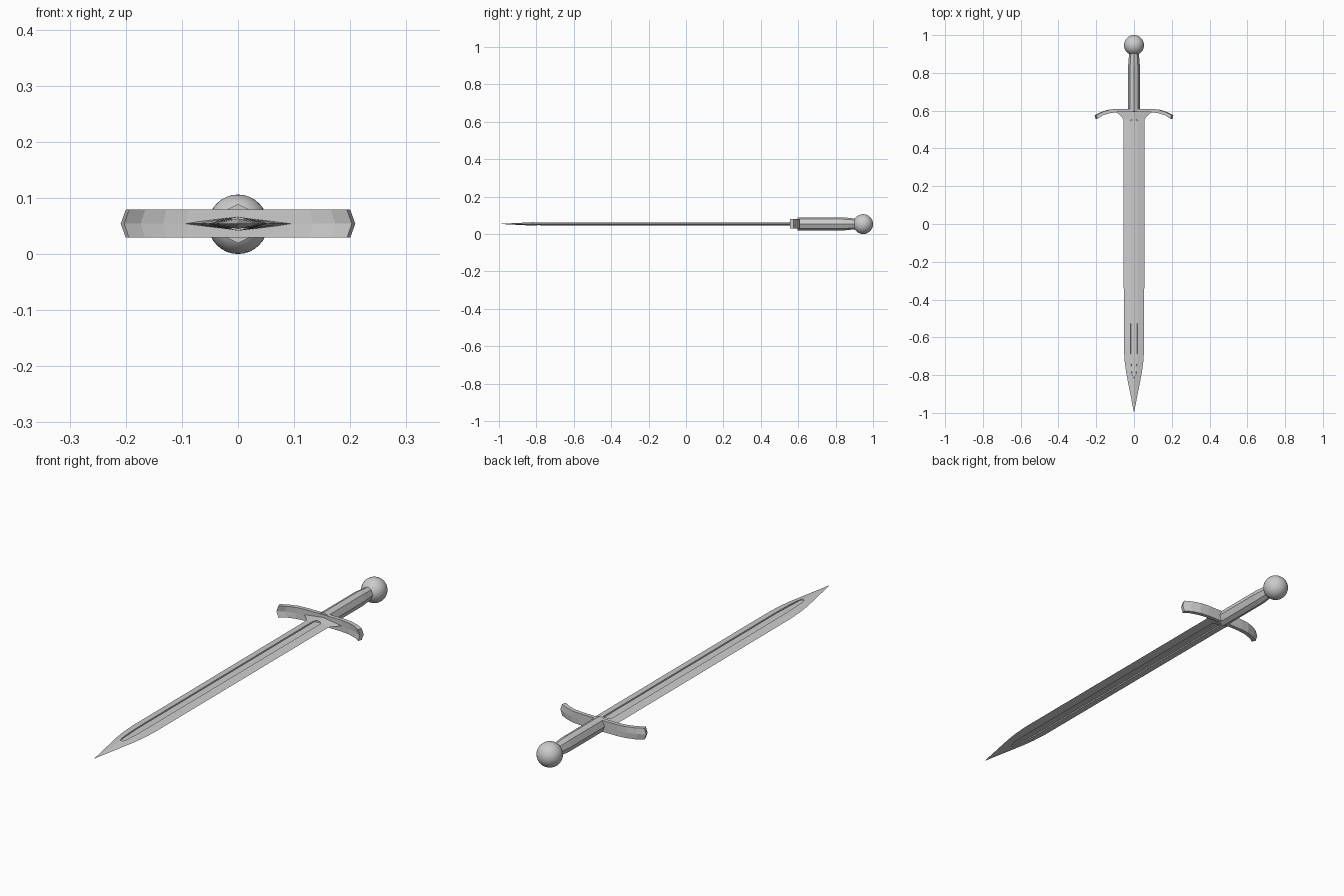
import bpy, bmesh

if "Cube" in bpy.data.objects:
    bpy.data.objects.remove(bpy.data.objects["Cube"])

ZC = 0.054  # height of the sword's mid plane


def loft(name, rings):
    """Skin a list of closed rings of equal length and cap the ends."""
    bm = bmesh.new()
    loops = [[bm.verts.new(p) for p in ring] for ring in rings]
    n = len(loops[0])
    for a, b in zip(loops, loops[1:]):
        for i in range(n):
            j = (i + 1) % n
            bm.faces.new((a[i], a[j], b[j], b[i]))
    bm.faces.new(loops[0])
    bm.faces.new(loops[-1])
    bmesh.ops.remove_doubles(bm, verts=bm.verts, dist=1e-5)
    bmesh.ops.recalc_face_normals(bm, faces=bm.faces)
    mesh = bpy.data.meshes.new(name)
    bm.to_mesh(mesh)
    bm.free()
    obj = bpy.data.objects.new(name, mesh)
    bpy.context.collection.objects.link(obj)
    obj.location.z = ZC
    return obj


# Blade: y, half width, half thickness, fuller half width, fuller depth
stations = [
    (0.597, 0.100, 0.0125, 0, 0),
    (0.580, 0.078, 0.0125, 0, 0),
    (0.565, 0.063, 0.0125, 0, 0),
    (0.556, 0.057, 0.0125, 0, 0),
    (0.556, 0.057, 0.0125, 0.012, 0.005),
    (0.545, 0.055, 0.0125, 0.019, 0.005),
    (-0.66, 0.054, 0.0125, 0.018, 0.005),
    (-0.73, 0.049, 0.0115, 0.016, 0.005),
    (-0.79, 0.041, 0.0100, 0.012, 0.004),
    (-0.81, 0.037, 0.0095, 0.007, 0.003),
    (-0.815, 0.036, 0.0093, 0, 0),
    (-0.997, 0.0005, 0.0003, 0, 0),
]


def blade_ring(y, w, h, g, d):
    rim = h * (1 - g / w)
    floor = rim - d
    top = [(-w, 0), (-g, rim), (-g * 0.95, floor), (0, floor),
           (g * 0.95, floor), (g, rim), (w, 0)]
    bottom = [(x, -z) for x, z in reversed(top[1:-1])]
    return [(x, y, z) for x, z in top + bottom]


loft("blade", [blade_ring(*s) for s in stations])

# Cross guard: x, back y, front y; curves toward the blade at both ends
half = [(0.0, 0.610, 0.593), (0.09, 0.609, 0.592), (0.13, 0.605, 0.587),
        (0.17, 0.592, 0.575), (0.20, 0.575, 0.557)]
arm = [(-x, b, f) for x, b, f in reversed(half[1:])] + half


def guard_ring(x, back, front):
    t = x / 0.20
    xm = x + 0.009 * t           # ridge sits slightly further out
    xi = x - 0.006 * t * abs(t)  # front edge of the tilted end
    return [(x, back, 0.025), (xm, back, 0), (x, back, -0.025),
            (xi, front, -0.025), (xm - 0.006 * t * abs(t), front, 0), (xi, front, 0.025)]


loft("cross_guard", [guard_ring(*p) for p in arm])

# Grip: eight-sided, narrowing at the pommel
section = [(0, 0.035), (0.020, 0.025), (0.031, 0), (0.020, -0.025),
           (0, -0.035), (-0.020, -0.025), (-0.031, 0), (-0.020, 0.025)]
loft("grip", [[(x * s, y, z * s) for x, z in section]
              for y, s in ((0.596, 1), (0.84, 1), (0.885, 0.88), (0.915, 0.8))])

# Pommel
bpy.ops.mesh.primitive_uv_sphere_add(segments=32, ring_count=16, radius=0.053,
                                     location=(0, 0.947, 0.053))
pommel = bpy.context.object
pommel.name = "pommel"
bpy.ops.object.shade_smooth()
